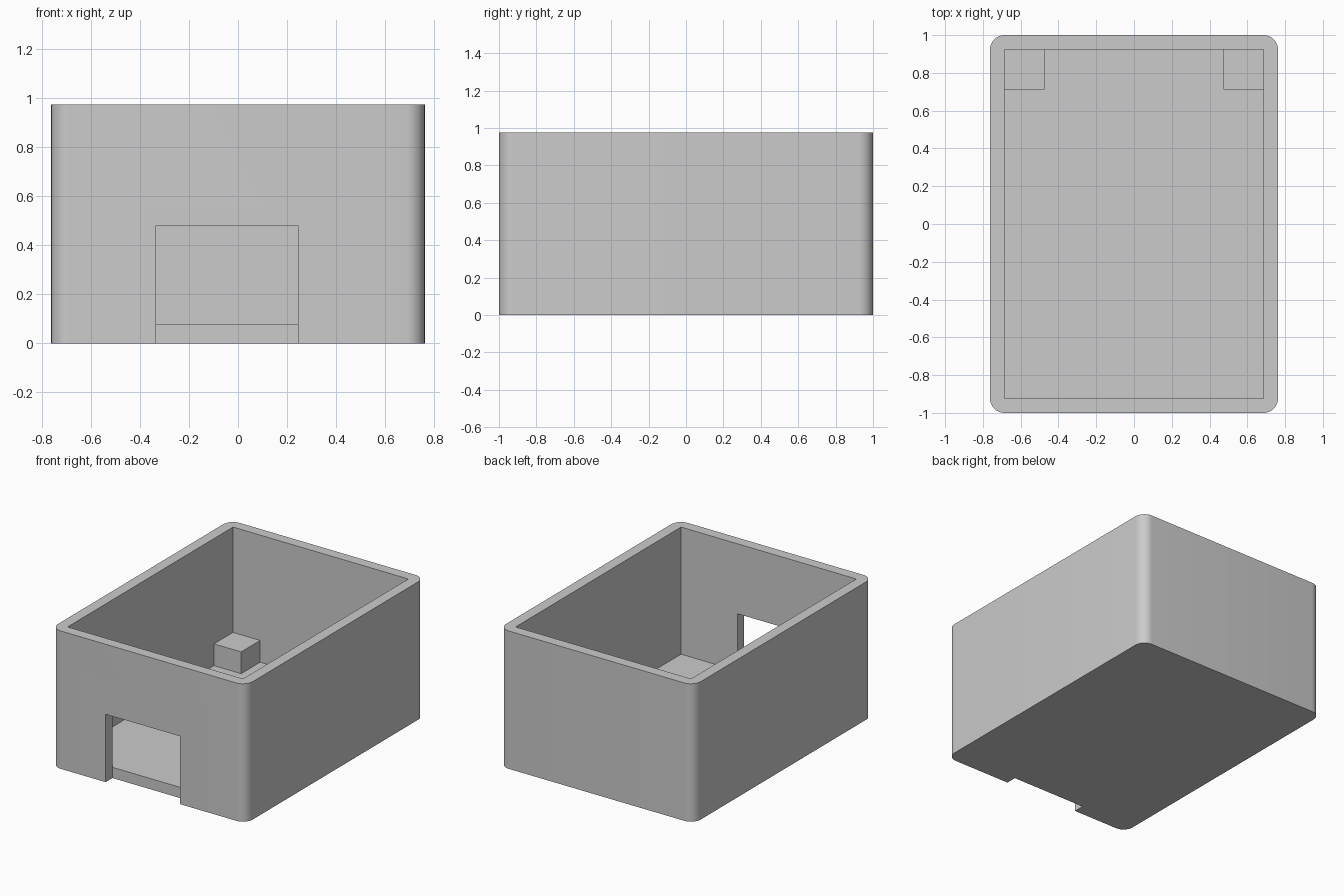
import bpy
import bmesh
import math
from mathutils import Vector

if "Cube" in bpy.data.objects:
    bpy.data.objects.remove(bpy.data.objects["Cube"], do_unlink=True)

HALF_X, HALF_Y, HEIGHT = 0.762, 1.0, 0.975
WALL = 0.076
POST, POST_TOP = 0.212, 0.23
SINK = 0.02

grey = bpy.data.materials.new("plain grey")
grey.use_nodes = True
grey.diffuse_color = (0.6, 0.6, 0.6, 1)
grey.node_tree.nodes["Principled BSDF"].inputs["Base Color"].default_value = (0.6, 0.6, 0.6, 1)


def box(name, low, high, corner=0.0):
    """Box between two corners, with optionally rounded upright edges."""
    low, high = Vector(low), Vector(high)
    bm = bmesh.new()
    bmesh.ops.create_cube(bm, size=1)
    bmesh.ops.scale(bm, vec=high - low, verts=bm.verts)
    bmesh.ops.translate(bm, vec=(low + high) / 2, verts=bm.verts)
    if corner:
        upright = [e for e in bm.edges
                   if abs(e.verts[0].co.z - e.verts[1].co.z) > 0.01]
        bmesh.ops.bevel(bm, geom=upright, offset=corner, segments=10,
                        profile=0.5, affect='EDGES')
    mesh = bpy.data.meshes.new(name)
    bm.to_mesh(mesh)
    bm.free()
    mesh.materials.append(grey)
    obj = bpy.data.objects.new(name, mesh)
    bpy.context.collection.objects.link(obj)
    return obj


def carve(target, cutter):
    """Subtract the cutter from the target, then discard it."""
    bpy.context.view_layer.objects.active = target
    mod = target.modifiers.new("carve", 'BOOLEAN')
    mod.operation = 'DIFFERENCE'
    mod.solver = 'EXACT'
    mod.object = cutter
    bpy.ops.object.modifier_apply(modifier=mod.name)
    bpy.data.objects.remove(cutter, do_unlink=True)


# Open-topped case with rounded upright corners
inner_x, inner_y = HALF_X - WALL, HALF_Y - WALL
case = box("case", (-HALF_X, -HALF_Y, 0), (HALF_X, HALF_Y, HEIGHT), WALL)
carve(case, box("cavity_cutter", (-inner_x, -inner_y, WALL),
                (inner_x, inner_y, HEIGHT + 0.2)))

# Off-centre opening through the front wall, down to the base
carve(case, box("opening_cutter", (-0.335, -HALF_Y - 0.2, -0.2),
                (0.245, -inner_y, 0.48)))

bpy.ops.object.select_all(action='DESELECT')
case.select_set(True)
bpy.context.view_layer.objects.active = case
bpy.ops.object.shade_smooth_by_angle(angle=math.radians(30))

# Support blocks in the two back corners, set slightly into walls and floor
for side, label in ((1, "left"), (-1, "right")):
    xs = sorted((side * (inner_x - POST), side * (inner_x + SINK)))
    box("back_" + label + "_support",
        (xs[0], inner_y - POST, WALL - SINK),
        (xs[1], inner_y + SINK, POST_TOP))
